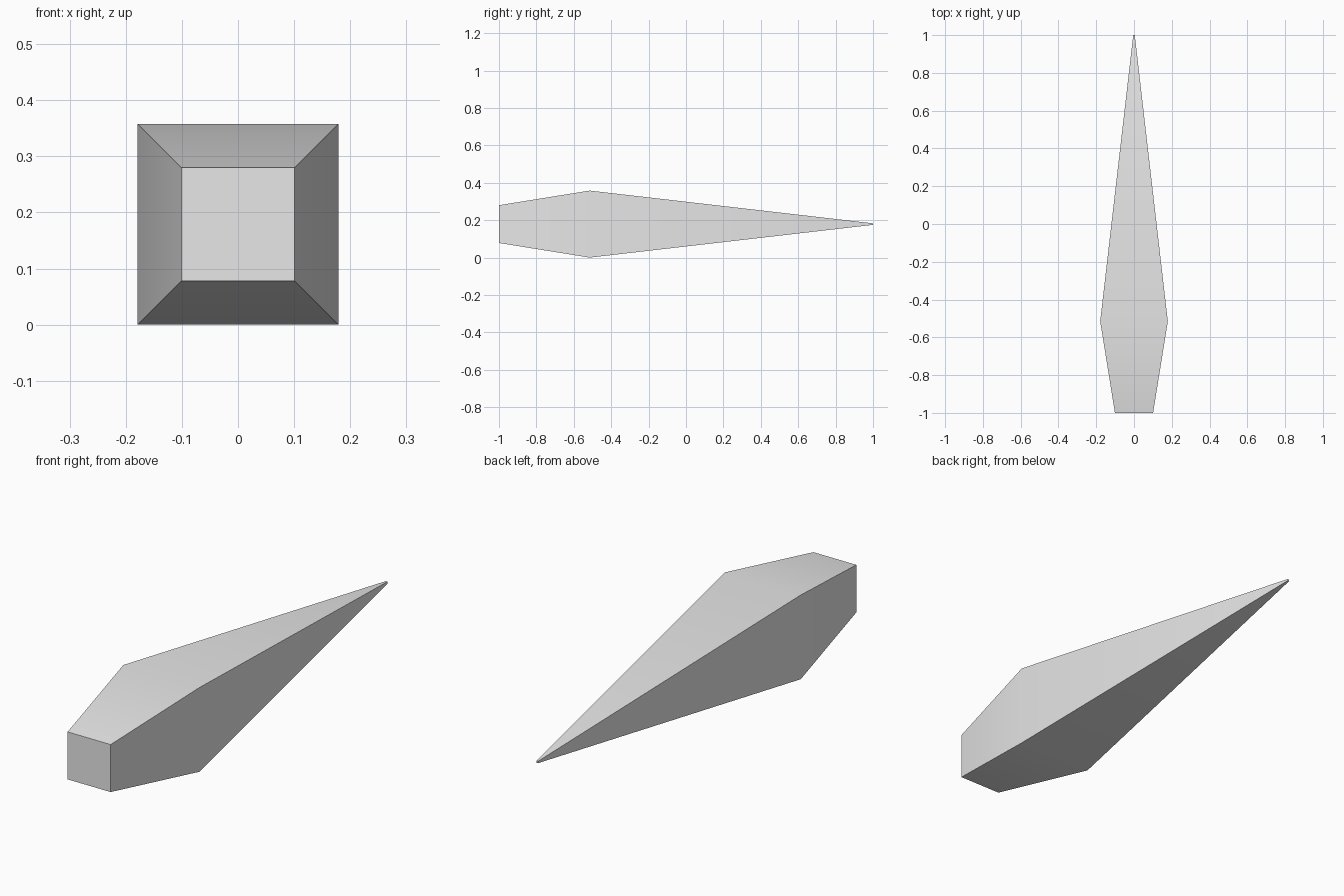
import bpy
import bmesh
import math

cube = bpy.data.objects.get("Cube")
if cube:
    bpy.data.objects.remove(cube, do_unlink=True)

# Plain grey material
grey = bpy.data.materials.new("light_grey")
grey.use_nodes = True
colour = (0.8, 0.8, 0.8, 1)
grey.diffuse_color = colour
grey.node_tree.nodes["Principled BSDF"].inputs["Base Color"].default_value = colour

HALF = 0.179                       # half width at the widest section
# Square sections along the spike: (y, half width)
SECTIONS = [(-1, 0.101), (-0.515, HALF), (1, 0.004)]
CORNERS = [(-1, -1), (1, -1), (1, 1), (-1, 1)]

# Tapered spike: loft the square sections and cap both ends
bm = bmesh.new()
rings = [[bm.verts.new((sx * r, y, HALF + sz * r)) for sx, sz in CORNERS]
         for y, r in SECTIONS]
for a, b in zip(rings, rings[1:]):
    for i in range(4):
        j = (i + 1) % 4
        bm.faces.new((a[i], a[j], b[j], b[i]))
bm.faces.new(rings[0])
bm.faces.new(rings[-1])
bmesh.ops.recalc_face_normals(bm, faces=bm.faces)

mesh = bpy.data.meshes.new("spike")
bm.to_mesh(mesh)
bm.free()
mesh.materials.append(grey)
spike = bpy.data.objects.new("spike", mesh)
bpy.context.collection.objects.link(spike)

# Soft shading along the shallow bend, crisp long edges
bpy.context.view_layer.objects.active = spike
spike.select_set(True)
bpy.ops.object.shade_smooth_by_angle(angle=math.radians(30))
